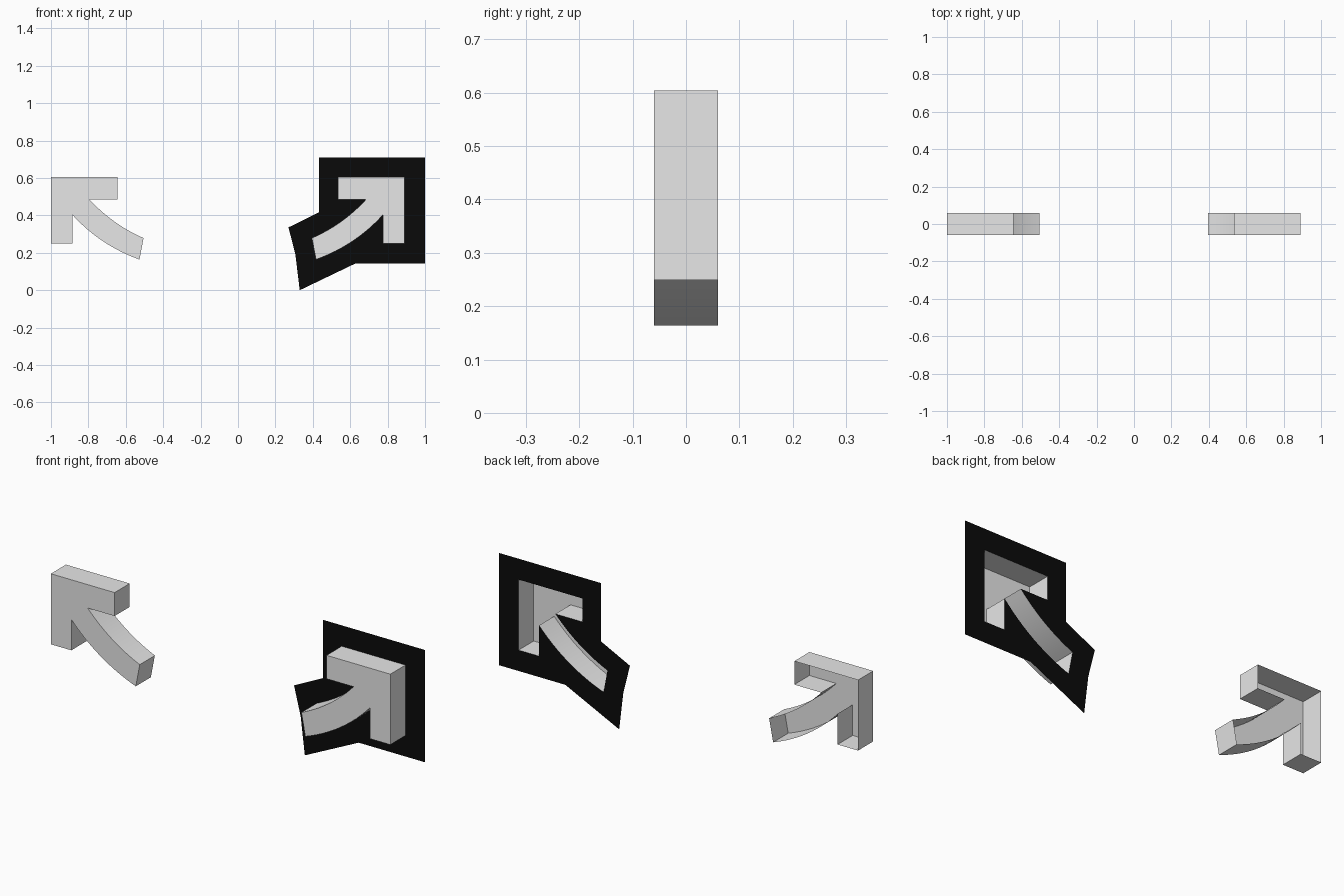
import bpy, bmesh, math
from mathutils import Vector

cube = bpy.data.objects.get("Cube")
if cube:
    bpy.data.objects.remove(cube, do_unlink=True)

HALF = 0.06       # half the arrow depth
TOP = 0.604       # height of the arrow corner


def material(name, value):
    m = bpy.data.materials.new(name)
    m.use_nodes = True
    colour = (value, value, value, 1)
    m.diffuse_color = colour
    m.node_tree.nodes["Principled BSDF"].inputs["Base Color"].default_value = colour
    return m


def finish(bm, name, mat):
    mesh = bpy.data.meshes.new(name)
    bm.to_mesh(mesh)
    bm.free()
    mesh.materials.append(mat)
    obj = bpy.data.objects.new(name, mesh)
    bpy.context.collection.objects.link(obj)
    return obj


def arc(a, b, sag, steps=12):
    """Bowed edge from a to b, sagging down and outward."""
    a, b = Vector(a), Vector(b)
    bulge = Vector((0.57, -0.82)) * sag
    return [a.lerp(b, i / steps) + bulge * 4 * (i / steps) * (1 - i / steps)
            for i in range(steps + 1)]


# Arrow outline, measured from its pointed corner
outline = [(0, 0), (0, -0.355), (-0.114, -0.355)]
outline += arc((-0.114, -0.2), (-0.473, -0.44), 0.027)
outline += arc((-0.495, -0.325), (-0.205, -0.118), 0.019)
outline += [(-0.355, -0.118), (-0.355, 0)]


def place(corner_x, side):
    return [(corner_x + side * p[0], TOP + p[1]) for p in outline]


def arrow(name, points, mat):
    """Arrow shell with a front face and side walls, open at the back."""
    bm = bmesh.new()
    front = [bm.verts.new((x, -HALF, z)) for x, z in points]
    back = [bm.verts.new((x, HALF, z)) for x, z in points]
    face = bm.faces.new(front)
    for i in range(len(points)):
        j = (i + 1) % len(points)
        bm.faces.new((front[i], back[i], back[j], front[j]))
    bmesh.ops.recalc_face_normals(bm, faces=bm.faces)
    bm.normal_update()
    if face.normal.y > 0:
        bmesh.ops.reverse_faces(bm, faces=bm.faces)
    obj = finish(bm, name, mat)
    bpy.ops.object.select_all(action='DESELECT')
    obj.select_set(True)
    bpy.context.view_layer.objects.active = obj
    bpy.ops.object.shade_smooth_by_angle(angle=math.radians(30))


def plate(name, loops, mat):
    """Flat sheet bounded by an outer loop and a hole."""
    bm = bmesh.new()
    edges = []
    for loop in loops:
        verts = [bm.verts.new((x, HALF, z)) for x, z in loop]
        edges += [bm.edges.new((v, verts[i - 1])) for i, v in enumerate(verts)]
    bmesh.ops.triangle_fill(bm, edges=edges, use_beauty=True, normal=(0, -1, 0))
    finish(bm, name, mat)


grey = material("light_grey", 0.8)
black = material("black", 0.003)

# Two mirrored arrows
left_points = place(0.89, 1)
arrow("left_arrow", left_points, grey)
arrow("right_arrow", place(-1.0, -1), grey)

# Black border around the back rim of the left arrow
border = [(0.432, 0.709), (1.0, 0.709), (1.0, 0.144), (0.63, 0.144),
          (0.33, 0.0), (0.307, 0.19), (0.27, 0.336), (0.432, 0.416)]
plate("border_plate", [border, left_points], black)
